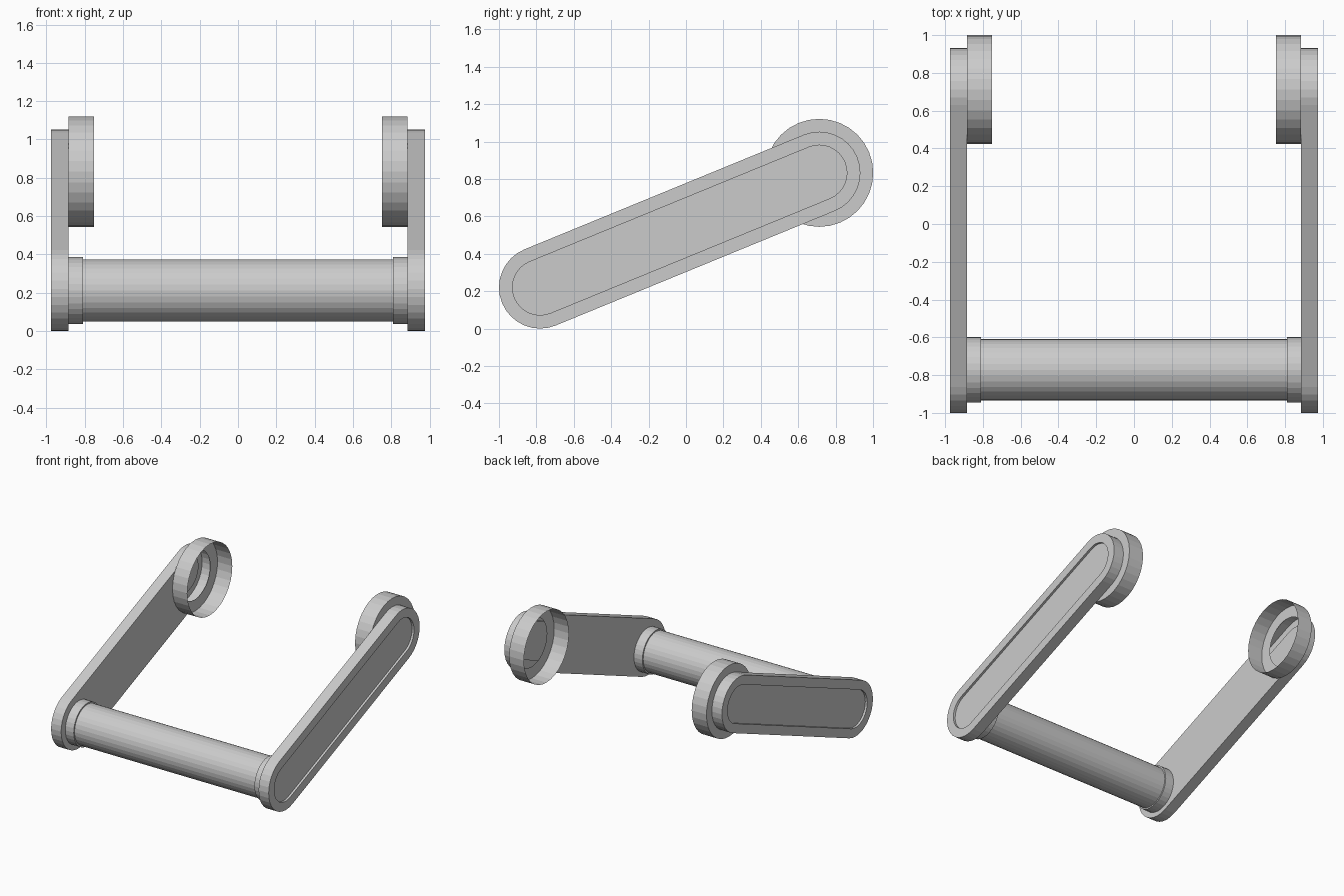
import bpy, bmesh, math

if "Cube" in bpy.data.objects:
    bpy.data.objects.remove(bpy.data.objects["Cube"])

LOW, HIGH = (-0.78, 0.22), (0.7125, 0.8325)   # arm end centres (y, z)
BAR = (-0.772, 0.212)                         # handle axis (y, z)


def arc(c, r, a0, a1, n, closed=False):
    steps = n if closed else n + 1
    return [(c[0] + r * math.cos(a0 + (a1 - a0) * i / n),
             c[1] + r * math.sin(a0 + (a1 - a0) * i / n)) for i in range(steps)]


def circle(c, r, n=32):
    return arc(c, r, 0, 2 * math.pi, n, True)


def stadium(r, n=16):
    t = math.atan2(HIGH[1] - LOW[1], HIGH[0] - LOW[0])
    h = math.pi / 2
    return arc(HIGH, r, t - h, t + h, n) + arc(LOW, r, t + h, t + 3 * h, n)


def add_loop(bm, pts, x):
    return [bm.verts.new((x, y, z)) for y, z in pts]


def bridge(bm, a, b):
    n = len(a)
    for i in range(n):
        bm.faces.new((a[i], a[(i + 1) % n], b[(i + 1) % n], b[i]))


def loft(bm, sections):
    loops = [add_loop(bm, pts, x) for pts, x in sections]
    for a, b in zip(loops, loops[1:]):
        bridge(bm, a, b)
    return loops


def finish(name, bm, mirror=True):
    bmesh.ops.recalc_face_normals(bm, faces=bm.faces)
    mesh = bpy.data.meshes.new(name)
    bm.to_mesh(mesh)
    bm.free()
    ob = bpy.data.objects.new(name, mesh)
    bpy.context.collection.objects.link(ob)
    if mirror:
        ob.modifiers.new("mirror", 'MIRROR').use_axis[0] = True


# Side arms: hollow shell, recessed outer panel, round opening inside
bm = bmesh.new()
loops = loft(bm, [(stadium(0.22), 0.885), (stadium(0.22), 0.975),
                  (stadium(0.148), 0.975), (stadium(0.148), 0.957)])
bm.faces.new(loops[-1])
hole = add_loop(bm, circle(HIGH, 0.195), 0.885)
edges = []
for loop in (loops[0], hole):
    for i, v in enumerate(loop):
        w = loop[(i + 1) % len(loop)]
        edges.append(bm.edges.get((v, w)) or bm.edges.new((v, w)))
bmesh.ops.triangle_fill(bm, use_beauty=True, use_dissolve=False, edges=edges)
finish("side_arm", bm)

# Pivot cups: thin rings, open inwards, with a flange against the arm
bm = bmesh.new()
loft(bm, [(circle(HIGH, 0.2885), 0.752), (circle(HIGH, 0.2885), 0.884),
          (circle(HIGH, 0.195), 0.884)])
finish("pivot_cup", bm)

# Collars at both ends of the handle
bm = bmesh.new()
loft(bm, [(circle(BAR, 0.163), 0.81), (circle(BAR, 0.174), 0.81),
          (circle(BAR, 0.174), 0.885)])
finish("handle_collar", bm)

# Handle bar
bm = bmesh.new()
loft(bm, [(circle(BAR, 0.163), -0.81), (circle(BAR, 0.163), 0.81)])
finish("handle_bar", bm, mirror=False)
